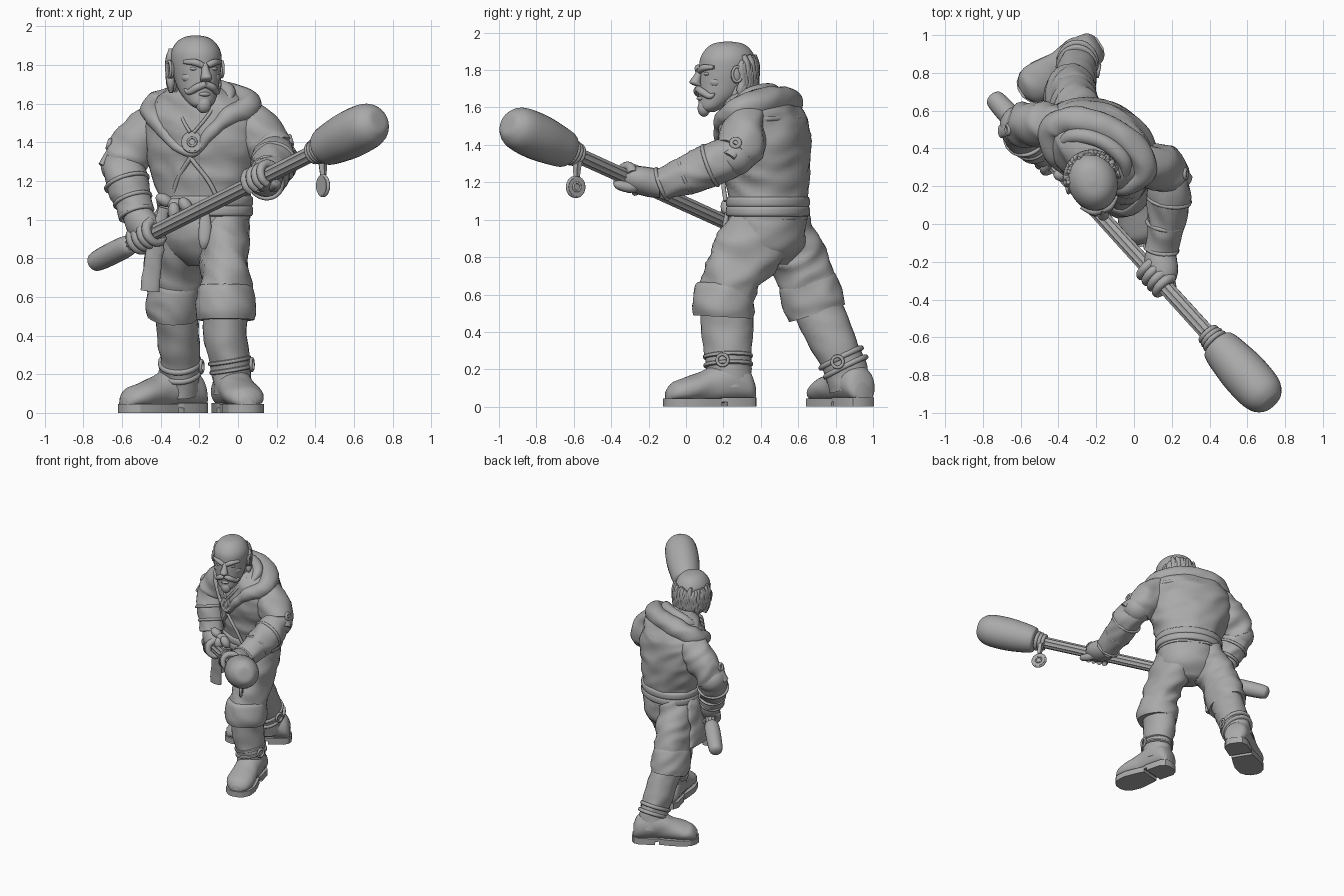
import bpy, bmesh, math, random
from mathutils import Vector, Matrix, Euler, noise

cube = bpy.data.objects.get("Cube")
if cube:
    bpy.data.objects.remove(cube)
random.seed(4)

clay = bpy.data.materials.new("grey clay")
clay.use_nodes = True
clay.diffuse_color = (.4, .4, .4, 1)
clay.node_tree.nodes["Principled BSDF"].inputs["Base Color"].default_value = (.4, .4, .4, 1)


def finish(name, bm, angle=50):
    bmesh.ops.recalc_face_normals(bm, faces=bm.faces)
    mesh = bpy.data.meshes.new(name)
    bm.to_mesh(mesh)
    bm.free()
    mesh.materials.append(clay)
    mesh.shade_smooth()
    mesh.set_sharp_from_angle(angle=math.radians(angle))
    obj = bpy.data.objects.new(name, mesh)
    bpy.context.collection.objects.link(obj)
    return obj


def spline(a, b, c, d, t):
    return [.5 * (2*q + (r-p)*t + (2*p - 5*q + 4*r - s)*t*t + (3*q - p - 3*r + s)*t**3)
            for p, q, r, s in zip(a, b, c, d)]


def tube(name, pts, side=(1, 0, 0), axis=None, fold=0, flute=0, closed=False, n=20, steps=5):
    """Loft of elliptical rings through points (x, y, z, radius, other radius)."""
    pts = [tuple(p) if len(p) == 5 else tuple(p) + (p[3],) for p in pts]
    m = len(pts)
    pick = (lambda i: pts[i % m]) if closed else (lambda i: pts[max(0, min(m-1, i))])
    rows = [spline(pick(i-1), pick(i), pick(i+1), pick(i+2), k/steps)
            for i in range(m if closed else m-1) for k in range(steps)]
    if not closed:
        rows.append(pts[-1])
    bm, rings, u, count = bmesh.new(), [], Vector(side), len(rows)
    for i, row in enumerate(rows):
        nxt = rows[(i+1) % count] if closed else rows[min(i+1, count-1)]
        prv = rows[i-1] if closed or i else row
        t = Vector(axis) if axis else (Vector(nxt[:3]) - Vector(prv[:3])).normalized()
        if abs(u.normalized().dot(t)) > .97:
            u = t.orthogonal()
        u = (u - t * u.dot(t)).normalized()
        v, ring = t.cross(u), []
        for j in range(n):
            g = math.tau * j / n
            out = u * max(row[3], .002) * math.cos(g) + v * max(row[4], .002) * math.sin(g)
            p = Vector(row[:3]) + out * (1 + flute * math.cos(g * n / 2))
            crease = .25 - abs(noise.noise(Vector((p.x*5, p.y*5, p.z*9 + p.x*5))))
            ring.append(bm.verts.new(p + out.normalized() * fold * crease))
        rings.append(ring)
    for i in range(count if closed else count-1):
        a, b = rings[i], rings[(i+1) % count]
        for j in range(n):
            k = (j+1) % n
            bm.faces.new((a[j], a[k], b[k], b[j]))
    if not closed:
        bm.faces.new(rings[0])
        bm.faces.new(rings[-1])
    return finish(name, bm)


def blob(name, loc, size, rot=(0, 0, 0)):
    bm = bmesh.new()
    bmesh.ops.create_icosphere(bm, subdivisions=3, radius=1,
                               matrix=Matrix.LocRotScale(Vector(loc), Euler(rot), Vector(size)))
    return finish(name, bm)


def hoop(name, center, normal, ra, r, rb=None):
    q = Vector(normal).to_track_quat('Z', 'Y')
    pts = [tuple(Vector(center) + q @ Vector((ra*math.cos(g), (rb or ra)*math.sin(g), 0))) + (r,)
           for g in (math.tau * k / 12 for k in range(12))]
    return tube(name, pts, closed=True, n=8, steps=3)


def medallion(name, center, normal, r):
    c, d = Vector(center), Vector(normal).normalized()
    tube(name, [tuple(c - d*.012) + (r,), tuple(c + d*.012) + (r,)], steps=1)
    hoop(name + "_rim", c, d, r, .01)
    hoop(name + "_ring", c + d*.012, d, r*.45, .006)


# Torso frame, turned so the left shoulder leads
def chest(u, w, z, *r):
    return (-.18 + .9*u + .43*w, .42 - .43*u + .9*w, z) + r


SIDE, UP = (.9, -.43, 0), (0, 0, 1)
tube("tunic", [chest(0, .02, 1.0, .235, .2), chest(0, .02, 1.1, .235, .2), chest(0, .01, 1.25, .285, .215),
               chest(0, 0, 1.42, .325, .225), chest(0, -.01, 1.54, .31, .21), chest(0, -.02, 1.63, .24, .17),
               chest(-.01, -.04, 1.7, .11, .1)], SIDE, UP, fold=.035, n=48, steps=8)
for i, z in enumerate((1.045, 1.095)):
    tube(f"belt_{i}", [chest(0, .02, z-.028, .238, .2), chest(0, .02, z-.02, .255, .215),
                       chest(0, .02, z+.02, .255, .215), chest(0, .02, z+.028, .238, .2)], SIDE, UP, n=40, steps=3)
tube("pelvis", [chest(0, .03, .76, .1, .09), chest(0, .03, .84, .21, .17), chest(0, .02, .95, .235, .2),
                chest(0, .02, 1.03, .23, .19)], SIDE, UP, fold=.02, n=32)

# Hood and lapels
half = [(.13, -.2, 1.44, .03), (.21, -.145, 1.53, .048), (.265, -.03, 1.58, .07), (.17, .06, 1.625, .075)]
hood = [chest(.03, -.213, 1.34, .018)] + [chest(*p) for p in half] + [chest(0, .09, 1.63, .075, .08)]
hood += [chest(-p[0], *p[1:]) for p in reversed(half)]
tube("hood", hood, UP, fold=.02, closed=True, n=24, steps=8)
tube("hood_fold", [chest(u, w, z, r) for u, w, z, r in
                   ((.2, -.12, 1.6, .01), (.15, -.02, 1.665, .04), (0, .02, 1.69, .04), (-.15, -.02, 1.665, .04),
                    (-.2, -.12, 1.6, .01))])
tube("hood_hem", [chest(u, w, z, .016) for u, w, z in
                  ((.28, .03, 1.53), (.2, .13, 1.54), (0, .185, 1.54), (-.2, .13, 1.54), (-.28, .03, 1.53))])
for s in (-1, 1):
    tube(f"tunic_edge_{s}", [chest(s*u + .03, w, z, .012) for u, w, z in
                             ((.1, -.2, 1.45), (0, -.215, 1.32), (-.09, -.187, 1.2), (-.13, -.155, 1.1))], n=8)
    tube(f"necklace_{s}", [chest(s*u + .05, w, z, .009) for u, w, z in
                           ((.11, -.12, 1.64), (.07, -.21, 1.53), (.01, -.24, 1.45))], n=8)
medallion("pendant", chest(.05, -.235, 1.4), (-.1, -1, .15), .048)

# Legs, cuffs and boots
legs = {
    "left": ([(-.09, .42, 1.0, .13, .17), (-.07, .34, .85, .13, .185), (-.06, .25, .7, .13, .155),
              (-.065, .21, .58, .135, .15)],
             [(-.065, .21, .66, .125, .14), (-.065, .205, .63, .143, .155), (-.065, .2, .53, .155, .165),
              (-.065, .2, .48, .145, .155)],
             [(-.07, .22, .55, .118, .14), (-.065, .22, .4, .112, .135), (-.04, .225, .25, .1, .122),
              (-.03, .225, .1, .1, .125)],
             (-.03, .23), -76),
    "right": ([(-.27, .48, 1.0, .13, .17), (-.3, .56, .85, .135, .17), (-.32, .63, .72, .13, .15),
               (-.33, .68, .58, .13, .14)],
              [(-.33, .64, .69, .12, .135), (-.33, .65, .66, .132, .155), (-.335, .68, .56, .14, .164),
               (-.335, .7, .5, .13, .155)],
              [(-.32, .69, .56, .11, .13), (-.31, .76, .4, .108, .125), (-.3, .84, .24, .102, .115),
               (-.3, .88, .1, .1, .11)],
              (-.3, .88), 212)}


def prism(name, outline, place, z0, z1):
    bm = bmesh.new()
    ring = [(s, w) for s, w in outline] + [(s, -w) for s, w in reversed(outline)]
    face = bm.faces.new([bm.verts.new(place(s, w, z0)) for s, w in ring])
    top = bmesh.ops.extrude_face_region(bm, geom=[face])["geom"]
    bmesh.ops.translate(bm, verts=[v for v in top if isinstance(v, bmesh.types.BMVert)], vec=(0, 0, z1-z0))
    finish(name, bm, 30)


for leg, (thigh, cuff, boot, ankle, turn) in legs.items():
    tube(leg + "_trouser", thigh, fold=.035, n=32, steps=8)
    tilt = (Vector(cuff[0][:3]) - Vector(cuff[-1][:3])).normalized()
    tube(leg + "_cuff", cuff, axis=-tilt, fold=.025, n=32)
    tube(leg + "_boot", boot, fold=.02, n=28, steps=7)
    low, mid = Vector(boot[2][:3]), Vector(boot[1][:3])
    for k, f in enumerate((-.25, .05)):
        tube(f"{leg}_strap_{k}", [tuple(low + (mid-low)*(f+h)) + (.1 + g, .12 + g)
                                  for h, g in ((0, 0), (.03, .012), (.13, .012), (.16, 0))], n=28, steps=2)
    hoop(leg + "_buckle", low + Vector((.112, -.03, 0)), (1, -.2, 0), .03, .009)
    ca, sa = math.cos(math.radians(turn)), math.sin(math.radians(turn))
    place = lambda s, w, z: (ankle[0] + s*ca - w*sa, ankle[1] + s*sa + w*ca, z)
    shape = [(-.135, .055, .13), (-.1, .088, .2), (0, .1, .25), (.1, .096, .215), (.17, .101, .18),
             (.25, .105, .15), (.31, .085, .125), (.345, .04, .085)]
    tube(leg + "_foot", [place(s, 0, top/2 + .012) + (w, top/2 - .01) for s, w, top in shape],
         (-sa, ca, 0), (ca, sa, 0), fold=.01, n=28)
    toe = [(.06, .082), (.13, .096), (.22, .108), (.3, .095), (.34, .062), (.357, .025)]
    heel = [(-.145, .03), (-.13, .065), (-.09, .088), (.03, .088)]
    prism(leg + "_sole", toe, place, 0, .045)
    prism(leg + "_heel", heel, place, 0, .05)
    prism(leg + "_arch", [heel[-1], toe[0]], place, .025, .05)


# Staff with padded head
def staff(x, *r):
    return (x, -.15 - 1.1*x, 1.15 + .5*x) + r


D = Vector((1, -1.1, .5)).normalized()
tube("staff_shaft", [staff(-.6, .036), staff(.46, .04)], flute=.1, n=20, steps=12)
tube("staff_butt", [staff(x, r) for x, r in
                    ((-.755, .01), (-.75, .035), (-.73, .052), (-.65, .058), (-.57, .054), (-.55, .03))])
tube("staff_head", [staff(x, r) for x, r in
                    ((.438, .03), (.44, .08), (.455, .1), (.51, .114), (.58, .124), (.65, .122), (.69, .11),
                     (.715, .085), (.728, .055), (.73, .005))], axis=D, n=24)
for k in range(3):
    hoop(f"staff_binding_{k}", staff(.395 + .016*k), D, .05 + .005*k, .015)
tube("tassel_cord", [(.42, -.56, 1.36, .016), (.435, -.58, 1.3, .02), (.44, -.585, 1.23, .015)], flute=.2, n=10)
medallion("tassel_charm", (.44, -.59, 1.175), (.8, .5, 0), .05)


# Hands closed around the staff
def hand(name, x, wrist):
    c, w = Vector(staff(x)), Vector(wrist)
    e = w - c
    e = (e - D * e.dot(D)).normalized()
    f = D.cross(e)
    tube(name + "_palm", [tuple(w) + (.075,), tuple(w.lerp(c, .45) + e*.01) + (.088, .078),
                          tuple(c + e*.03) + (.09, .072), tuple(c - e*.02) + (.075, .055)], D)
    for k in range(4):
        base = c + D * (k - 1.5) * .043
        tube(f"{name}_finger_{k}", [tuple(base + (e*math.cos(g) + f*math.sin(g)) * .059) + (.028 - .002*j,)
                                    for j, g in enumerate((.2, 1.0, 1.8, 2.6, 3.4, 4.1))], n=10)
    tube(name + "_thumb", [tuple(c + D*a + e*b - f*h) + (r,) for a, b, h, r in
                           ((0, .05, .035, .034), (.05, .03, .058, .03), (.1, 0, .058, .025), (.12, -.015, .05, .008))], n=10)


# Arms: sleeve, rolled elbow, bracer
arms = {
    "right": ([(-.33, .49, 1.58, .03), (-.36, .5, 1.55, .085), (-.45, .52, 1.47, .115), (-.545, .53, 1.37, .118),
               (-.6, .52, 1.28, .112)],
              [(-.605, .52, 1.31, .1), (-.575, .47, 1.19, .108), (-.545, .435, 1.1, .092), (-.525, .41, 1.03, .09)], -.47),
    "left": ([(0, .35, 1.59, .03), (.02, .34, 1.56, .085), (.085, .315, 1.47, .12), (.15, .295, 1.39, .122),
              (.185, .26, 1.34, .113)],
             [(.185, .27, 1.345, .1), (.185, .13, 1.29, .114), (.165, 0, 1.235, .1), (.145, -.13, 1.19, .088)], .12)}
for arm, (upper, lower, x) in arms.items():
    tube(arm + "_sleeve", upper, fold=.04, n=32, steps=8)
    tube(arm + "_forearm", lower, fold=.03, n=32, steps=8)
    blob(arm + "_elbow", upper[-1][:3], (.111, .111, .107))
    a, b, c = (Vector(p[:3]) for p in lower[1:])
    for k, (p, r) in enumerate(((a, .112), (b, .095), (c, .086))):
        hoop(f"{arm}_band_{k}", p, c - a, r, .011)
    s = 1 if arm == "left" else -1
    tube(arm + "_sleeve_tab", [tuple(Vector(p[:3]) + Vector((s*.105, -.03, 0))) + (.035, .018) for p in upper[2:]], (0, 1, 0))
    hoop(arm + "_button", Vector(upper[3][:3]) + Vector((s*.122, -.03, .02)), (s, 0, .3), .022, .012)
    hand(arm + "_hand", x, c)

# Sash knot, hanging cloth and pouch strap
for k, p in enumerate(((-.32, .25, 1.08), (-.38, .26, 1.1), (-.27, .22, 1.07), (-.33, .22, 1.04))):
    blob(f"sash_knot_{k}", p, (.05, .035, .032), (0, .5*k, 0))
tube("cloth_wide", [(-.4, .49, 1.06, .06, .02), (-.44, .49, .9, .09, .025), (-.455, .49, .7, .105, .03)],
     (0, 1, 0), fold=.05, n=32, steps=8)
tube("cloth_narrow", [(-.38, .33, 1.06, .03, .02), (-.43, .34, .85, .045, .022), (-.455, .36, .63, .05, .022)],
     fold=.03, n=24, steps=8)
tube("pouch", [(-.17, .22, 1.04, .02, .012), (-.17, .21, .97, .032, .016), (-.175, .2, .89, .028, .016),
               (-.18, .21, .85, .012, .01)])

# Head, turned a little to its left
TURN = .3


def head(x, y, z, *r):
    return (-.215 + x*math.cos(TURN) - y*math.sin(TURN), .215 + x*math.sin(TURN) + y*math.cos(TURN), z) + r


HSIDE = (math.cos(TURN), math.sin(TURN), 0)
tube("neck", [(-.18, .4, 1.58, .1), (-.2, .3, 1.66, .09), (-.21, .25, 1.74, .09)])
tube("skull", [head(0, y, z, a, b) for y, z, a, b in
               ((-.1, 1.575, .03, .03), (-.085, 1.6, .066, .065), (-.04, 1.66, .098, .11), (-.01, 1.73, .116, .14),
                (.003, 1.8, .128, .15), (.008, 1.865, .127, .148), (.01, 1.915, .1, .118), (.01, 1.943, .06, .075),
                (.01, 1.953, .01, .01))], HSIDE, UP, n=36, steps=6)
tube("nose", [head(0, y, z, a, b) for y, z, a, b in
              ((-.14, 1.81, .016, .014), (-.16, 1.77, .02, .022), (-.175, 1.735, .03, .03), (-.155, 1.715, .026, .02))], HSIDE, UP)
blob("beard", head(0, -.125, 1.595), (.04, .034, .045))
blob("lower_lip", head(0, -.145, 1.648), (.032, .018, .012), (0, 0, TURN))
for s, label in ((1, "left"), (-1, "right")):
    tube(label + "_brow", [head(s*x, y, z, r) for x, y, z, r in
                           ((.012, -.152, 1.795, .016), (.05, -.142, 1.812, .018), (.1, -.1, 1.815, .01))], n=10)
    blob(label + "_eye", head(s*.05, -.126, 1.78), (.025, .014, .01), (0, 0, TURN))
    blob(label + "_cheek", head(s*.062, -.085, 1.735), (.045, .035, .03), (0, 0, TURN + s*.5))
    tube(label + "_moustache", [head(s*x, y, z, r) for x, y, z, r in
                                ((.0, -.158, 1.7, .017), (.04, -.15, 1.685, .02), (.075, -.115, 1.66, .016),
                                 (.095, -.095, 1.675, .005))], n=10)
    blob(label + "_ear", head(s*.132, .015, 1.775), (.016, .03, .046), (0, 0, TURN))
    hoop(label + "_ear_rim", head(s*.142, .017, 1.778), (s*HSIDE[0], s*HSIDE[1], 0), .026, .008, .04)

# Fringe of wavy hair from ear to ear
for k in range(32):
    g = .12 + 2.9 * (k + .5) / 32
    top, bottom, wave = random.uniform(1.84, 1.885), random.uniform(1.65, 1.69), random.uniform(0, 6)
    lock = []
    for j in range(6):
        z = top + (bottom - top) * j / 5
        h, grow = g + .06 * math.sin(wave + 2*j), 1.02 - .6 * abs(z - 1.79)
        lock.append(head(.132 * grow * math.cos(h), .025 + .134 * grow * math.sin(h), z, .01 if j in (0, 5) else .021))
    tube(f"hair_lock_{k}", lock, n=8, steps=3)
